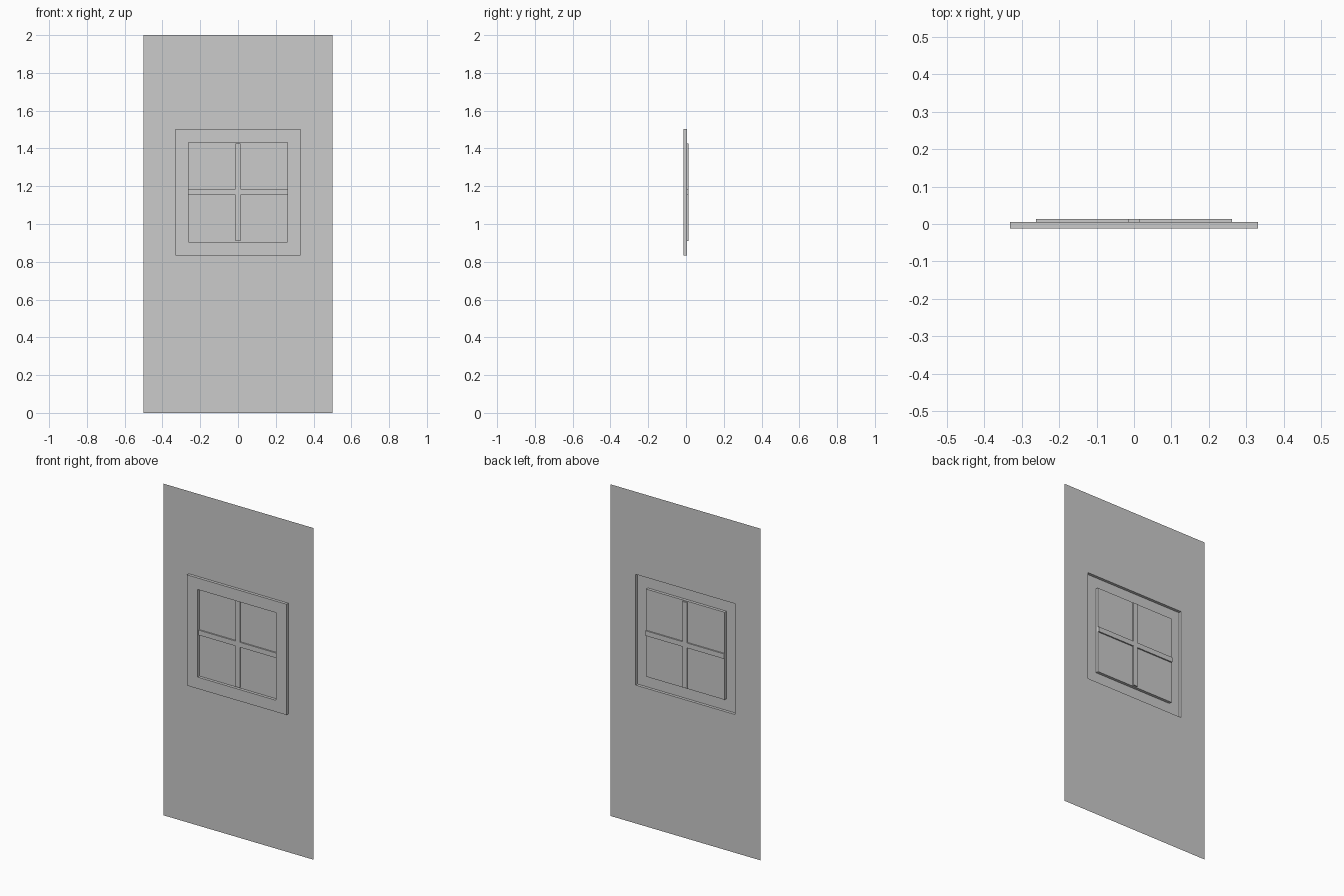
import bpy, bmesh

if "Cube" in bpy.data.objects:
    bpy.data.objects.remove(bpy.data.objects["Cube"])

BACK, FRONT = 0.005, -0.012   # wall/pane plane and raised face of the frame
BAR_FRONT, BAR_BACK = -0.003, 0.013

def finish(bm, name):
    mesh = bpy.data.meshes.new(name)
    bm.to_mesh(mesh)
    bm.free()
    obj = bpy.data.objects.new(name, mesh)
    bpy.context.collection.objects.link(obj)
    return obj

def relief(name, steps):
    """Nested rectangles (half width, z0, z1, y) bridged into one sheet, last one filled."""
    bm = bmesh.new()
    previous = None
    for w, z0, z1, y in steps:
        ring = [bm.verts.new((x, y, z)) for x, z in ((-w, z0), (w, z0), (w, z1), (-w, z1))]
        if previous:
            for i in range(4):
                j = (i + 1) % 4
                bm.faces.new((previous[i], previous[j], ring[j], ring[i]))
        previous = ring
    bm.faces.new(previous)
    return finish(bm, name)

def box(name, x0, x1, y0, y1, z0, z1):
    bm = bmesh.new()
    bmesh.ops.create_cube(bm, size=1)
    bmesh.ops.scale(bm, vec=(x1 - x0, y1 - y0, z1 - z0), verts=bm.verts)
    bmesh.ops.translate(bm, vec=((x0 + x1) / 2, (y0 + y1) / 2, (z0 + z1) / 2), verts=bm.verts)
    return finish(bm, name)

# Wall sheet with the window frame pushed forward and the pane set back
relief("panel_with_window_frame", [
    (0.5, 0.0, 2.0, BACK),
    (0.332, 0.834, 1.502, BACK),
    (0.332, 0.834, 1.502, FRONT),
    (0.262, 0.904, 1.432, FRONT),
    (0.262, 0.904, 1.432, BACK),
])

# Crossing glazing bars, standing out on both sides of the pane
box("vertical_bar", -0.0145, 0.0145, BAR_FRONT, BAR_BACK, 0.909, 1.427)
box("horizontal_bar", -0.262, 0.262, BAR_FRONT, BAR_BACK, 1.154, 1.184)
